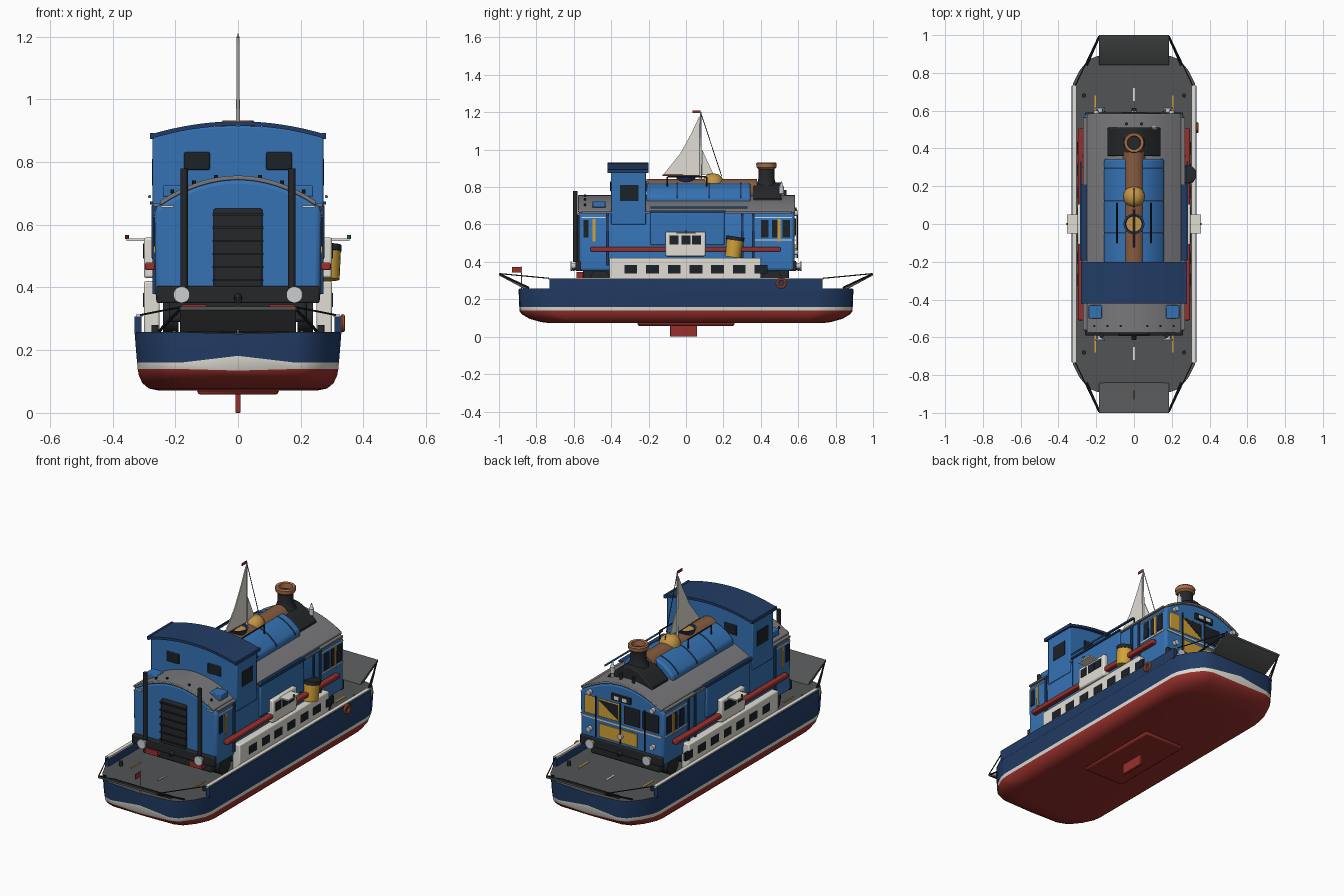
import bpy, bmesh, math
from mathutils import Vector, Matrix

if "Cube" in bpy.data.objects:
    bpy.data.objects.remove(bpy.data.objects["Cube"])

COL = dict(blue=(.035, .17, .46), navy=(.016, .045, .13), red=(.32, .03, .025), white=(.75, .73, .66),
           black=(.018, .02, .023), roof=(.19, .19, .2), deck=(.085, .088, .09), brown=(.24, .105, .05),
           gold=(.55, .3, .06), copper=(.4, .16, .07), glass=(.012, .016, .022), steel=(.6, .62, .65),
           yellow=(.65, .37, .04), orange=(.7, .13, .03), green=(.02, .35, .15))
MATS = {}
for k, c in COL.items():
    MATS[k] = bpy.data.materials.new(k)
    MATS[k].diffuse_color = (*c, 1)


def finish(name, bm, mat, mirror='', bevel=0, seg=2):
    """Turn a bmesh in world coordinates into an object, optionally mirrored and bevelled."""
    bmesh.ops.recalc_face_normals(bm, faces=bm.faces)
    me = bpy.data.meshes.new(name)
    bm.to_mesh(me)
    bm.free()
    ob = bpy.data.objects.new(name, me)
    bpy.context.collection.objects.link(ob)
    for m in ([mat] if isinstance(mat, str) else mat):
        me.materials.append(MATS[m])
    bpy.ops.object.select_all(action='DESELECT')
    bpy.context.view_layer.objects.active = ob
    ob.select_set(True)
    bpy.ops.object.shade_smooth_by_angle(angle=math.radians(35))
    if bevel:
        b = ob.modifiers.new('bevel', 'BEVEL')
        b.width, b.segments, b.limit_method = bevel, seg, 'ANGLE'
        b.angle_limit = math.radians(40)
    if mirror:
        m = ob.modifiers.new('mirror', 'MIRROR')
        m.use_axis = ('x' in mirror, 'y' in mirror, False)
        m.use_mirror_merge = False
    return ob


def loft(name, rings, mat, mirror='', mats=None, **kw):
    bm = bmesh.new()
    vs = [[bm.verts.new(p) for p in r] for r in rings]
    n = len(vs[0])
    for i in range(len(vs) - 1):
        for j in range(n):
            f = bm.faces.new((vs[i][j], vs[i][(j + 1) % n], vs[i + 1][(j + 1) % n], vs[i + 1][j]))
            f.material_index = mats[i + 1] if mats else 0
    a, b = bm.faces.new(vs[0]), bm.faces.new(vs[-1])
    if mats:
        a.material_index, b.material_index = mats[0], mats[-1]
    return finish(name, bm, mat, mirror, **kw)


def prism(name, pts, a, b, axis, mat, mirror='', **kw):
    put = (lambda p, t: (t, *p)) if axis == 'x' else (lambda p, t: (p[0], t, p[1]))
    return loft(name, [[put(p, t) for p in pts] for t in (a, b)], mat, mirror, **kw)


def box(name, x0, x1, y0, y1, z0, z1, mat, mirror='', **kw):
    return prism(name, [(y0, z0), (y1, z0), (y1, z1), (y0, z1)], x0, x1, 'x', mat, mirror, **kw)


def rod(name, p, q, r, mat, mirror='', r2=None, n=20):
    p, q = Vector(p), Vector(q)
    d = q - p
    bm = bmesh.new()
    M = Matrix.Translation((p + q) / 2) @ d.to_track_quat('Z', 'Y').to_matrix().to_4x4()
    bmesh.ops.create_cone(bm, cap_ends=True, segments=n, radius1=r, radius2=r if r2 is None else r2,
                          depth=d.length, matrix=M)
    return finish(name, bm, mat, mirror)


def lathe(name, cx, cy, prof, mat, n=32, sx=1, sy=1):
    rings = [[(cx + sx * r * math.cos(2 * math.pi * i / n), cy + sy * r * math.sin(2 * math.pi * i / n), z)
              for i in range(n)] for r, z in prof]
    return loft(name, rings, mat)


def arch(w, z_side, z_top, n=16, p=2.0):
    """Arched line from +w to -w."""
    return [(w * (1 - 2 * i / n), z_top - (z_top - z_side) * abs(1 - 2 * i / n) ** p) for i in range(n + 1)]


# Ferry hull: stacked plan outlines, coloured in bands
PLAN = [(0, .895), (.19, .89), (.24, .872), (.29, .81), (.322, .745), (.33, .70)]


def outline(z, dx, dy, peak):
    q = [(x * (1 - dx / .33), y * (1 - dy / .89), z + (peak if x == 0 else 0)) for x, y in PLAN]
    half = q + [(x, -y, c) for x, y, c in q[::-1]]
    return half + [(-x, y, c) for x, y, c in half[-2:0:-1]]


LEVELS = [(.072, .075, .17, 0), (.078, .045, .12, 0), (.095, .025, .06, 0), (.118, .014, .02, 0),
          (.14, .01, .005, -.005), (.16, .008, .002, .022), (.258, 0, 0, -.006), (.258, .01, .01, -.006)]
loft('ferry_hull', [outline(*l) for l in LEVELS], ['red', 'white', 'navy', 'deck'],
     mats=[0, 0, 0, 0, 0, 1, 2, 3])
box('keel_pad', -.13, .13, -.26, .26, .058, .08, 'red', bevel=.014)
box('keel_fin', -.008, .008, -.085, .06, 0.0, .07, 'red', bevel=.003)
box('bulwark', .308, .33, -.73, .73, .25, .308, 'navy', 'x')
box('bulwark_rail', .304, .325, -.735, .735, .306, .314, 'white', 'x')

# Loading ramps, stays and deck markings
prism('ramp', [(.84, .255), (.85, .268), (1, .34), (1, .328), (.87, .258)], -.185, .185, 'x', 'deck', 'y')
rod('ramp_stay', (.312, .73, .312), (.186, .995, .337), .003, 'black', 'xy', n=8)
rod('ramp_arm', (.25, .84, .262), (.186, .985, .33), .005, 'black', 'xy', n=8)
box('lane_line', .2, .208, .59, .68, .257, .2605, 'yellow', 'xy')
box('lane_dash', -.004, .004, .65, .72, .257, .2605, 'white', 'y')
rod('bollard', (.265, .68, .255), (.265, .68, .28), .011, 'black', 'xy')
rod('ensign_staff', (0, -.88, .25), (0, -.88, .375), .003, 'steel', n=8)
box('ensign', -.002, .002, -.93, -.88, .342, .372, 'red')

# Ferry side superstructure with windows and bridges
box('side_house', .25, .3, -.41, .4, .25, .42, 'white', 'x', bevel=.006)
for i in range(7):
    y = -.295 + i * .116
    box('house_window', .29, .3025, y - .034, y + .034, .338, .382, 'glass', 'x')
box('bridge', .25, .3, -.11, .105, .43, .56, 'white', 'x', bevel=.008)
for y in (-.065, .0, .055):
    box('bridge_window', .29, .303, y - .024, y + .024, .492, .54, 'glass', 'x')
box('bridge_wing', .29, .355, -.05, .05, .548, .556, 'white', 'x')
rod('port_lamp', (-.354, 0, .555), (-.354, 0, .568), .006, 'red', n=10)
rod('starboard_lamp', (.354, 0, .555), (.354, 0, .568), .006, 'green', n=10)
box('side_rail', .265, .296, -.51, .505, .455, .48, 'red', 'x', bevel=.005)
rod('side_funnel', (.282, .25, .425), (.282, .262, .515), .042, 'yellow', r2=.046)
rod('side_funnel_cap', (.282, .262, .515), (.282, .265, .535), .048, 'black')
bpy.ops.mesh.primitive_torus_add(major_radius=.022, minor_radius=.007, major_segments=24, minor_segments=10,
                                 location=(.334, .51, .286), rotation=(0, math.pi / 2, 0))
bpy.context.object.name = 'lifebuoy'
bpy.context.object.data.materials.append(MATS['orange'])
bpy.ops.object.shade_smooth_by_angle()

# Locomotive underframe and wheels
box('underframe', -.22, .22, -.55, .55, .29, .37, 'black', bevel=.01)
for y in (-.46, -.3, .3, .46):
    rod('wheel', (.19, y, .31), (.24, y, .31), .052, 'black', 'x', n=28)
box('brake_hanger', .1, .18, -.585, -.5, .315, .345, 'red', 'x')

# Body shell and grey roof
prism('body', [(.262, .35), (.266, .64)] + arch(.258, .66, .747) + [(-.266, .64), (-.262, .35)],
      -.572, .58, 'y', 'blue', bevel=.016, seg=3)
r = arch(.25, .675, .757)
prism('roof', r + [(x * .99, z - .014) for x, z in r[::-1]], -.578, .584, 'y', 'roof', bevel=.004)
box('gutter', .25, .27, -.56, .565, .658, .668, 'roof', 'x')
box('waist_stripe', .26, .2685, .37, .568, .513, .52, 'white', 'x')
box('cant_stripe', .26, .2685, .37, .568, .635, .641, 'white', 'x')
box('end_stripe', .26, .2685, -.56, -.43, .635, .641, 'white', 'x')
for y, w in ((.42, .02), (.535, .02), (-.535, .014), (.475, .014)):
    box('side_window', .26, .2695, y - w, y + w, .53, .625, 'glass', 'x')
for y in (.497, -.492):
    box('door_panel', .26, .2695, y - .007, y + .007, .51, .63, 'yellow', 'x')
for y in (.3, .36, -.42):
    box('side_pillar', .255, .273, y - .007, y + .007, .38, .66, 'navy', 'x')
box('side_panel', .25, .276, -.19, .205, .49, .665, 'blue', 'x', bevel=.006)
box('panel_edge', .25, .28, -.195, .21, .665, .675, 'navy', 'x')
rod('handrail', (.282, -.19, .69), (.282, .33, .69), .005, 'blue', 'x', n=10)

# Radiator end at the front
box('radiator', -.078, .078, -.588, -.565, .4, .652, 'black', bevel=.006)
for i in range(6):
    z = .42 + i * .042
    box('radiator_rib', -.082, .082, -.594, -.58, z, z + .006, 'black')
for e in (-1, 1):
    y = .59 * e
    box('buffer_beam', -.26, .26, min(y, y - .03 * e), max(y, y - .03 * e), .35, .405, 'black', bevel=.006)
    rod('buffer', (.18, y, .377), (.18, y + .022 * e, .377), .014, 'steel', 'x')
    rod('buffer_head', (.18, y + .02 * e, .377), (.18, y + .028 * e, .377), .026, 'steel', 'x', n=28)
    rod('coupling', (0, y, .37), (0, y + .02 * e, .36), .012, 'black')
rod('exhaust_pipe', (.172, -.592, .4), (.172, -.592, .78), .012, 'black', 'x')
box('roof_vent', .17, .24, -.5, -.43, .69, .725, 'blue', 'x', bevel=.004)
box('front_corner_line', .205, .245, -.578, -.565, .655, .662, 'white', 'x')

# Driving end at the back
for x0, x1, m in ((-.235, -.13, 'glass'), (-.115, -.015, 'glass'), (.015, .15, 'yellow'), (.165, .235, 'yellow')):
    box('end_window', x0, x1, .57, .586, .535, .635, m, bevel=.004)
prism('window_shade', [(.02, .63), (.145, .63), (.02, .545)], .58, .5875, 'y', 'glass')
box('end_stripe_back', -.255, .255, .57, .5845, .512, .52, 'white')
box('end_panel', -.1, .14, .57, .586, .42, .495, 'yellow')
box('indicator_box', -.06, .06, .57, .592, .655, .69, 'black')
for x in (-.025, .025):
    box('indicator_plate', x - .015, x + .015, .58, .594, .662, .682, 'white')
for x, z in ((.2, .45), (.2, .66), (.0, .46)):
    rod('end_lamp', (x, .575, z), (x, .6, z), .014, 'steel', 'x' if x else '')
for x in (0, .155):
    rod('end_handrail', (x, .596, .42), (x, .596, .65), .004, 'black', 'x', n=8)

# Driver's cab with arched roof
prism('cab', [(.272, .6), (.272, .885)] + arch(.27, .885, .915)[1:-1] + [(-.272, .885), (-.272, .6)],
      -.4, -.215, 'y', 'blue', bevel=.005)
r = arch(.28, .888, .93)
prism('cab_roof', r + [(x, z - .014) for x, z in r[::-1]], -.42, -.2, 'y', 'navy')
box('cab_fascia', .268, .281, -.42, -.2, .874, .893, 'navy', 'x')
box('cab_side_window', .265, .275, -.352, -.255, .725, .81, 'glass', 'x')
for y in (-.4, -.215):
    box('cab_end_window', .09, .172, y - .005, y + .005, .775, .832, 'glass', 'x', bevel=.004)

# Saddle tank, boiler and brass fittings
r = arch(.158, .75, .825, p=2.4)
prism('tank', [(.158, .7)] + r + [(-.158, .7)], -.21, .345, 'y', 'blue', bevel=.012, seg=3)
for y in (-.05, .12, .29):
    prism('tank_band', [(x * 1.012, z + .002) for x, z in r] + [(-.15, .7), (.15, .7)], y, y + .008, 'y', 'navy')
rod('boiler', (0, -.21, .782), (0, .38, .782), .06, 'brown', n=32)
lathe('brass_dome', 0, .145, [(.058, .8), (.056, .83), (.048, .852), (.03, .867), (.008, .872)], 'gold')
prism('smokebox', [(.145, .71)] + arch(.14, .74, .825, p=1.7) + [(-.145, .71)], .36, .51, 'y', 'black', bevel=.006)
lathe('chimney', 0, .43, [(.062, .8), (.048, .825), (.042, .85), (.042, .9)], 'black')
lathe('chimney_cap', 0, .43, [(.042, .895), (.053, .905), (.055, .925), (.05, .932), (.036, .93), (.034, .89)],
      'copper')
lathe('whistle', .108, .51, [(.008, .73), (.008, .76), (.014, .765), (.014, .8), (.008, .808), (.003, .83)],
      'steel', n=16)
rod('roof_lamp', (.04, .53, .75), (.04, .53, .785), .008, 'black', 'x')
for p, q in (((.09, -.1, .855), (.09, .11, .855)), ((.09, -.1, .8), (.09, -.1, .855)),
             ((.09, .11, .8), (.09, .11, .855))):
    rod('top_rail', p, q, .004, 'black', 'x', n=8)
for x in (.07, .14, .21):
    rod('vent_stud', (x, -.54, .7), (x, -.54, .765 - .4 * x * x * 3), .006, 'black', 'x', n=8)

# Small sailing boat on top
lathe('boat_hull', 0, 0, [(.02, .81), (.042, .83), (.055, .858), (.045, .858), (.04, .846)], 'navy')
lathe('boat_deck', 0, 0, [(.042, .84), (.042, .85)], 'gold')
rod('mast', (0, .078, .82), (0, .078, 1.2), .007, 'steel', r2=.004, n=12)
rod('boom', (0, .078, .862), (0, -.125, .862), .004, 'brown', n=8)
prism('mainsail', [(.072, 1.18), (.03, 1.09), (-.03, .98), (-.12, .868), (.072, .864)], -.003, .003, 'x', 'white')
prism('jib', [(.086, 1.0), (.145, .872), (.086, .864)], -.002, .002, 'x', 'white')
rod('forestay', (0, .08, 1.195), (0, .19, .86), .002, 'black', n=6)
box('pennant', -.002, .002, .035, .078, 1.195, 1.21, 'red')

for m in bpy.data.materials:
    if m.users and not m.is_grease_pencil:
        m.use_nodes = True
        m.node_tree.nodes["Principled BSDF"].inputs["Base Color"].default_value = m.diffuse_color
